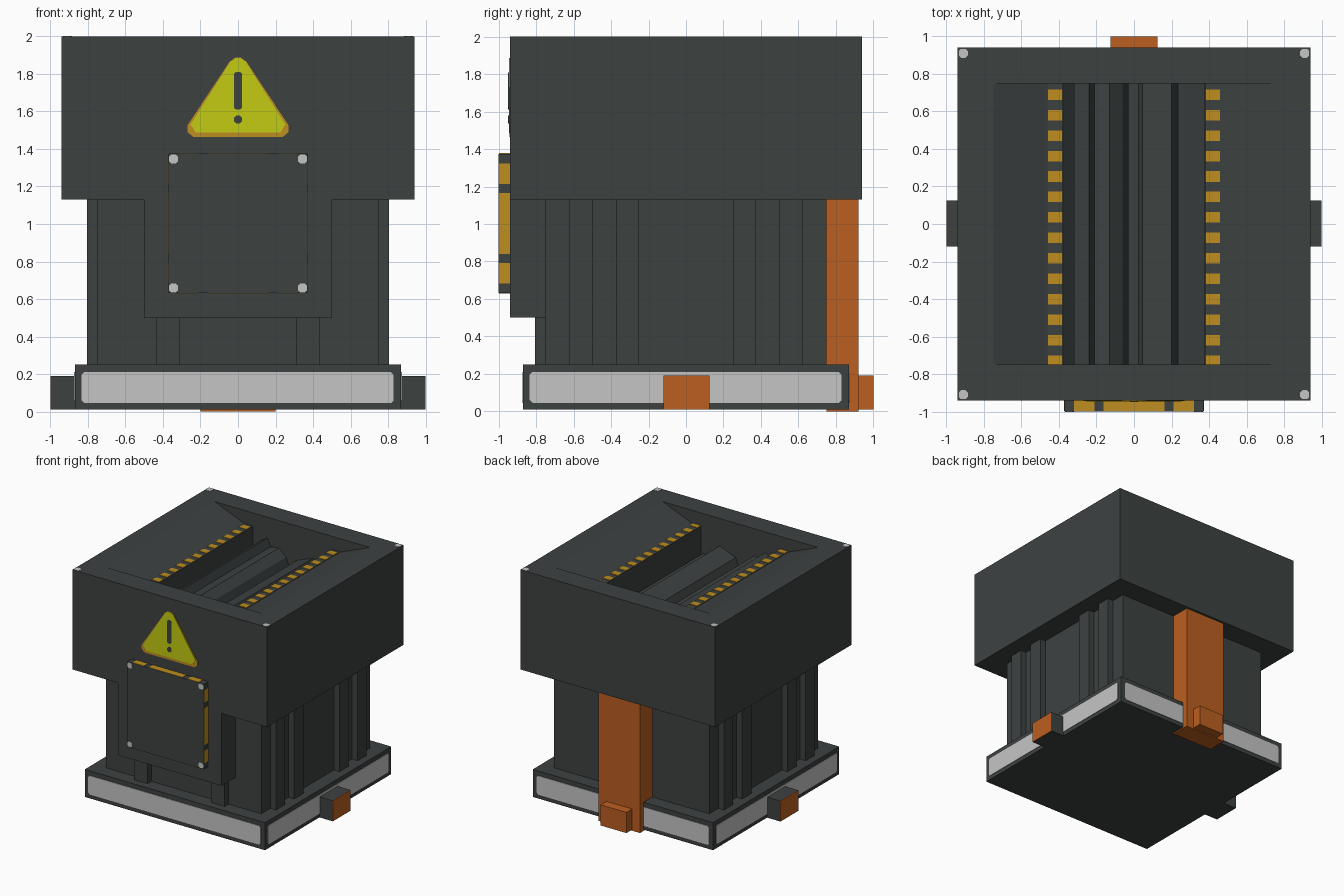
import bpy, bmesh, math
from mathutils import Vector

if "Cube" in bpy.data.objects:
    bpy.data.objects.remove(bpy.data.objects["Cube"])


def material(name, r, g, b):
    m = bpy.data.materials.new(name)
    m.diffuse_color = (r, g, b, 1)
    m.use_nodes = True
    m.node_tree.nodes["Principled BSDF"].inputs["Base Color"].default_value = m.diffuse_color
    return m


DARK = material("dark_metal", 0.046, 0.054, 0.053)
ORANGE = material("orange", 0.50, 0.114, 0.015)
GOLD = material("gold", 0.51, 0.27, 0.015)
YELLOW = material("yellow", 0.55, 0.60, 0.006)
LIGHT = material("light_grey", 0.56, 0.56, 0.56)


def prism(name, pts, a, b, axis, mat):
    """Extrude a 2D outline from a to b along axis (remaining axes in x, y, z order)."""
    def place(p, t):
        return {"x": (t, p[0], p[1]), "y": (p[0], t, p[1]), "z": (p[0], p[1], t)}[axis]
    bm = bmesh.new()
    lo = [bm.verts.new(place(p, a)) for p in pts]
    hi = [bm.verts.new(place(p, b)) for p in pts]
    n = len(pts)
    bm.faces.new(lo)
    bm.faces.new(hi)
    for i in range(n):
        j = (i + 1) % n
        bm.faces.new((lo[i], lo[j], hi[j], hi[i]))
    bmesh.ops.recalc_face_normals(bm, faces=bm.faces)
    me = bpy.data.meshes.new(name)
    bm.to_mesh(me)
    bm.free()
    me.materials.append(mat)
    ob = bpy.data.objects.new(name, me)
    bpy.context.collection.objects.link(ob)
    return ob


def box(name, x0, x1, y0, y1, z0, z1, mat=DARK):
    return prism(name, [(x0, y0), (x1, y0), (x1, y1), (x0, y1)], z0, z1, "z", mat)


def chamfered(u0, u1, v0, v1, c):
    return [(u0 + c, v0), (u1 - c, v0), (u1, v0 + c), (u1, v1 - c),
            (u1 - c, v1), (u0 + c, v1), (u0, v1 - c), (u0, v0 + c)]


# Base with light bands on all four sides
box("base", -0.87, 0.87, -0.87, 0.87, 0.01, 0.25)
band = chamfered(-0.835, 0.83, 0.045, 0.21, 0.015)
for s, side in ((-1, "a"), (1, "b")):
    prism("band_y_" + side, band, s * 0.868, s * 0.874, "y", LIGHT)
    prism("band_x_" + side, band, s * 0.868, s * 0.874, "x", LIGHT)

# Body with ribs on the sides and front
box("body", -0.75, 0.75, -0.75, 0.75, 0.25, 1.13)
for s in (-1, 1):
    for y in (-0.625, -0.375, 0.25, 0.5):
        xs = sorted((s * 0.74, s * 0.805))
        box("side_rib", *xs, y, y + 0.125, 0.25, 1.13)
    xs = sorted((s * 0.31, s * 0.435))
    box("front_rib", *xs, -0.805, -0.74, 0.25, 0.51)
box("front_block", -0.5, 0.5, -0.94, -0.74, 0.5, 1.14)

# Side connectors with orange ends
for s in (-1, 1):
    xs = sorted((s * 0.86, s * 0.996))
    box("side_connector", *xs, -0.12, 0.125, 0.01, 0.19)
    xs = sorted((s * 0.995, s))
    box("connector_end", *xs, -0.12, 0.125, 0.01, 0.19, ORANGE)

# Rear post and plug
box("rear_post", -0.2, 0.2, 0.75, 0.92, 0, 1.13, ORANGE)
box("rear_plug", -0.125, 0.125, 0.91, 1.0, 0.01, 0.19, ORANGE)

# Head with a sloped hopper cut into the top
head = box("head", -0.94, 0.94, -0.94, 0.94, 1.13, 2.0)
hopper = [(-0.75, 2.1), (-0.75, 2.0), (-0.38, 1.85), (-0.38, 1.55),
          (0.38, 1.55), (0.38, 1.85), (0.75, 2.0), (0.75, 2.1)]
cutter = prism("hopper_cutter", hopper, -0.75, 0.75, "y", DARK)
cutter.hide_render = True
cutter.hide_viewport = True
mod = head.modifiers.new("hopper", "BOOLEAN")
mod.operation = "DIFFERENCE"
mod.solver = "EXACT"
mod.object = cutter

# Crusher rollers in the hopper
prism("left_roller", [(-0.375, 1.68), (-0.32, 1.62), (-0.32, 1.77), (-0.24, 1.82),
                      (-0.21, 1.75), (-0.13, 1.76), (-0.06, 1.70), (-0.03, 1.62),
                      (-0.03, 1.55), (-0.375, 1.55)], -0.75, 0.75, "y", DARK)
prism("right_roller", [(0.02, 1.55), (0.02, 1.64), (0.045, 1.70), (0.2, 1.76),
                       (0.235, 1.69), (0.375, 1.64), (0.375, 1.55)],
      -0.75, 0.75, "y", DARK)

# Hopper strips with gold studs
for s in (-1, 1):
    xs = sorted((s * 0.38, s * 0.46))
    box("hopper_strip", *xs, -0.75, 0.75, 1.78, 1.885)
    for i in range(14):
        y = 0.69 - i * 0.1092
        xs = sorted((s * 0.382, s * 0.458))
        box("strip_stud", *xs, y - 0.028, y + 0.028, 1.88, 1.89, GOLD)

# Front access plate with gold edge inserts
box("access_plate", -0.37, 0.37, -1.0, -0.93, 0.632, 1.375)
for c, h in ((-0.265, 0.055), (0, 0.162), (0.265, 0.055)):
    for s in (-1, 1):
        xs = sorted((s * 0.366, s * 0.373))
        box("plate_side_insert", *xs, -0.998, -0.94, 1.003 + c - h, 1.003 + c + h, GOLD)
        zs = sorted((1.0035 + s * 0.367, 1.0035 + s * 0.3745))
        box("plate_end_insert", c - h, c + h, -0.998, -0.94, *zs, GOLD)

# Corner screws on the plate and on the head
for sx in (-1, 1):
    for sy in (-1, 1):
        x, z = sx * 0.344, 1.0035 + sy * 0.344
        prism("plate_screw", chamfered(x - 0.024, x + 0.024, z - 0.024, z + 0.024, 0.012),
              -1.002, -0.998, "y", LIGHT)
        x, y = sx * 0.91, sy * 0.91
        prism("head_screw", chamfered(x - 0.024, x + 0.024, y - 0.024, y + 0.024, 0.012),
              1.998, 2.002, "z", LIGHT)

# Warning triangle with border, bar and dot
prism("triangle_border", [(-0.24, 1.465), (0.24, 1.465), (0.27, 1.49), (0.27, 1.525),
                          (0.045, 1.865), (0.015, 1.887), (-0.015, 1.887),
                          (-0.045, 1.865), (-0.27, 1.525), (-0.27, 1.49)],
      -0.943, -0.938, "y", GOLD)
prism("triangle_face", [(-0.225, 1.487), (0.225, 1.487), (0.253, 1.53), (0.042, 1.863),
                        (0.013, 1.885), (-0.013, 1.885), (-0.042, 1.863), (-0.253, 1.53)],
      -0.946, -0.942, "y", YELLOW)
prism("warning_bar", chamfered(-0.021, 0.021, 1.61, 1.81, 0.01), -0.949, -0.945, "y", DARK)
prism("warning_dot", chamfered(-0.021, 0.021, 1.536, 1.578, 0.012), -0.949, -0.945, "y", DARK)
